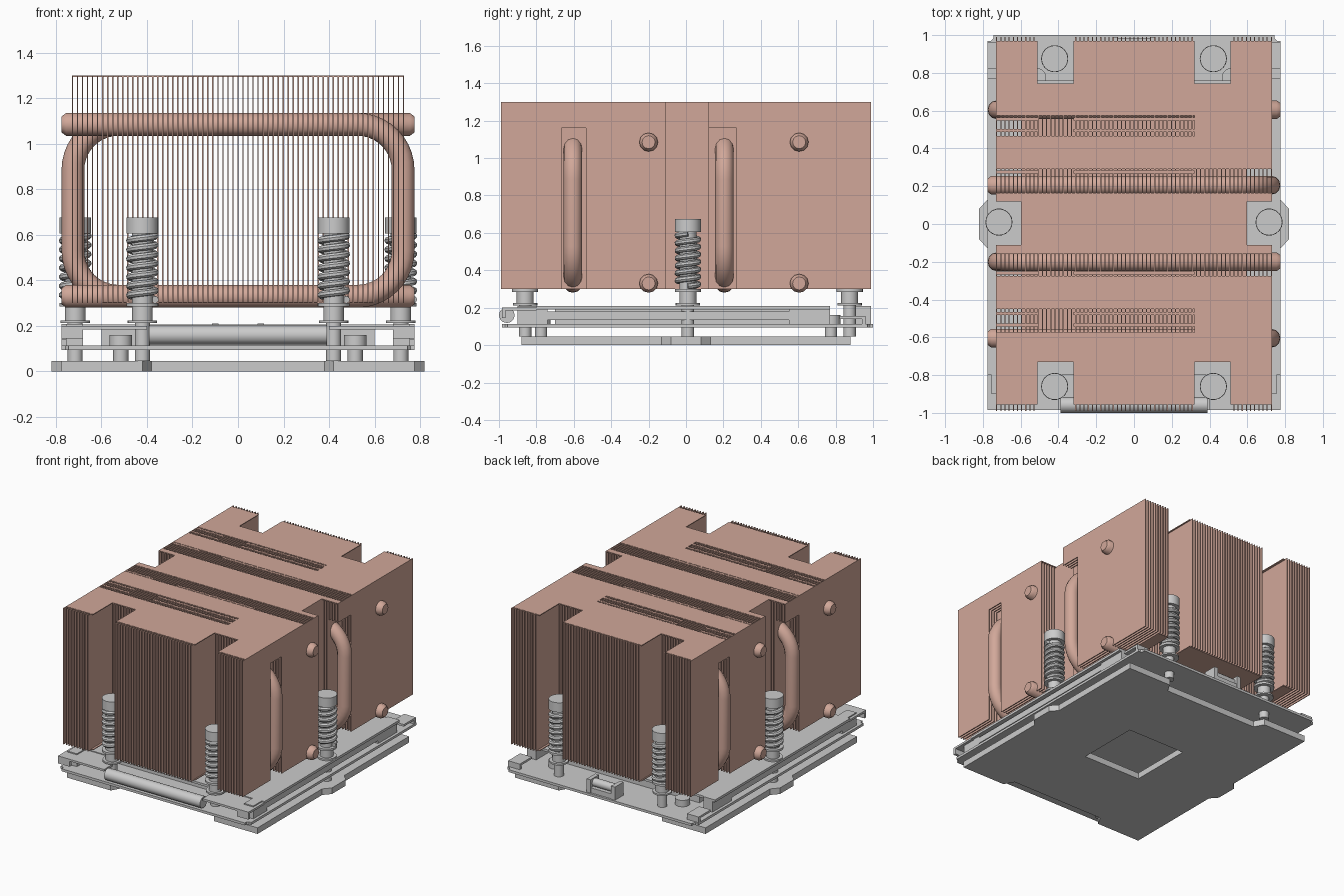
import bpy, bmesh, math
from mathutils import Vector, Matrix

if "Cube" in bpy.data.objects:
    bpy.data.objects.remove(bpy.data.objects["Cube"])


def material(name, rgb):
    m = bpy.data.materials.new(name)
    m.use_nodes = True
    m.diffuse_color = (*rgb, 1)
    m.node_tree.nodes["Principled BSDF"].inputs["Base Color"].default_value = (*rgb, 1)
    return m


COPPER = material("copper", (0.64, 0.39, 0.32))
STEEL = material("light steel", (0.6, 0.6, 0.6))


def finish(name, bm, mat, smooth=False):
    bmesh.ops.recalc_face_normals(bm, faces=bm.faces)
    me = bpy.data.meshes.new(name)
    bm.to_mesh(me)
    bm.free()
    me.materials.append(mat)
    ob = bpy.data.objects.new(name, me)
    bpy.context.collection.objects.link(ob)
    if smooth:
        bpy.ops.object.select_all(action='DESELECT')
        ob.select_set(True)
        bpy.context.view_layer.objects.active = ob
        bpy.ops.object.shade_smooth_by_angle(angle=math.radians(40))
    return ob


def box(bm, x0, x1, y0, y1, z0, z1):
    size = Matrix.Diagonal((x1 - x0, y1 - y0, z1 - z0, 1))
    mid = Matrix.Translation(((x0 + x1) / 2, (y0 + y1) / 2, (z0 + z1) / 2))
    bmesh.ops.create_cube(bm, size=1, matrix=mid @ size)


def cylinder(bm, x, y, r, z0, z1, sides=24):
    bmesh.ops.create_cone(bm, cap_ends=True, segments=sides, radius1=r, radius2=r,
                          depth=z1 - z0, matrix=Matrix.Translation((x, y, (z0 + z1) / 2)))


def prism(bm, outline, z0, z1):
    f = bm.faces.new([bm.verts.new((x, y, z0)) for x, y in outline])
    up = bmesh.ops.extrude_face_region(bm, geom=[f])["geom"]
    bmesh.ops.translate(bm, vec=(0, 0, z1 - z0), verts=[v for v in up if isinstance(v, bmesh.types.BMVert)])


def tube(name, points, radius, mat, resolution=4, end_scale=1.0):
    cu = bpy.data.curves.new(name, 'CURVE')
    cu.dimensions = '3D'
    cu.bevel_depth, cu.bevel_resolution, cu.use_fill_caps = radius, resolution, True
    sp = cu.splines.new('POLY')
    sp.points.add(len(points) - 1)
    for p, co in zip(sp.points, points):
        p.co = (*co, 1)
    sp.points[0].radius = sp.points[-1].radius = end_scale
    cu.materials.append(mat)
    ob = bpy.data.objects.new(name, cu)
    bpy.context.collection.objects.link(ob)
    bpy.ops.object.select_all(action='DESELECT')
    ob.select_set(True)
    bpy.context.view_layer.objects.active = ob
    bpy.ops.object.convert(target='MESH')
    bpy.ops.object.shade_smooth_by_angle(angle=math.radians(40))
    return ob


def subtract(spans, a, b):
    out = []
    for lo, hi in spans:
        out += [(lo, min(hi, a)), (max(lo, b), hi)]
    return [(lo, hi) for lo, hi in out if hi - lo > 0.001]


# Heat sink plan: depth spans at a given x, with screw notches
BOTTOM, TOP, ARCH = 0.3, 1.3, 1.16
HALF = 0.73


def plan(x, front, back):
    if 0.32 < abs(x) < 0.51:
        return [(-0.73, 0.745)]
    spans = [(front, back)]
    return subtract(spans, -0.11, 0.12) if abs(x) > 0.595 else spans


# Vertical fins; outer ones are slotted where the pipes bend
bm = bmesh.new()
COUNT = 66
for i in range(COUNT + 1):
    x = -HALF + 0.003 + i * (2 * HALF - 0.006) / COUNT
    spans = plan(x, -0.99, 0.99)
    slots = []
    if abs(x) > 0.64:
        s = 1 if x > 0 else -1
        slots = [sorted((-0.665 * s, -0.535 * s)), sorted((0.11 * s, 0.27 * s))]
    lower = spans
    for a, b in slots:
        lower = subtract(lower, a, b)
    if slots:
        for a, b in spans:
            box(bm, x - 0.003, x + 0.003, a, b, ARCH, TOP)
    for a, b in lower:
        box(bm, x - 0.003, x + 0.003, a, b, BOTTOM, ARCH if slots else TOP)
finish("fins", bm, COPPER)

# Folded flanges closing the fin stack, open in bands over the pipes
bm = bmesh.new()
cuts = [-HALF, -0.595, -0.51, -0.32, 0.32, 0.51, 0.595, HALF]
wide_gaps = [(-0.575, -0.45), (0.465, 0.575)]
pipe_gaps = [(-0.275, -0.155), (0.165, 0.29)]
for x0, x1 in zip(cuts, cuts[1:]):
    mid = (x0 + x1) / 2
    spans = plan(mid, -0.955, 0.97)
    gaps = pipe_gaps + (wide_gaps if mid < 0.32 else [])
    for a, b in gaps:
        spans = subtract(spans, a, b)
    if mid < -0.51 or abs(mid) < 0.32:
        spans += [(y - 0.008, y + 0.008) for y in (-0.535, -0.475, -0.26, 0.275, 0.495, 0.555)]
    for a, b in spans:
        box(bm, x0, x1, a, b, TOP - 0.006, TOP)
    if abs(mid) < 0.595:
        for a, b in plan(mid, -0.955, 0.97):
            box(bm, x0, x1, a, b, BOTTOM, BOTTOM + 0.006)
finish("fin_flanges", bm, COPPER)

# Four C-shaped heat pipes, bending on alternate sides
LOW, HIGH, BEND, SIDE = 0.33, 1.085, 0.2, 0.725
for n, (y, s) in enumerate([(-0.605, 1), (-0.2, -1), (0.205, 1), (0.605, -1)]):
    path = [(-0.775, LOW), (-0.755, LOW)]
    for cz, start in ((LOW + BEND, -90), (HIGH - BEND, 0)):
        for k in range(11):
            t = math.radians(start + 9 * k)
            path.append((SIDE - BEND + BEND * math.cos(t), cz + BEND * math.sin(t)))
    path += [(-0.755, HIGH), (-0.775, HIGH)]
    tube(f"heat_pipe_{n + 1}", [(s * x, y, z) for x, z in path], 0.05, COPPER, end_scale=0.7)

# Spring-loaded mounting screws
SCREWS = [(sx * 0.42, y) for sx in (-1, 1) for y in (-0.86, 0.875)] + [(-0.715, 0.01), (0.715, 0.01)]
for n, (x, y) in enumerate(SCREWS):
    bm = bmesh.new()
    for r, z0, z1 in [(0.07, 0.605, 0.675), (0.045, 0.22, 0.61), (0.07, 0.285, 0.3),
                      (0.065, 0.212, 0.224), (0.033, 0.045, 0.22)]:
        cylinder(bm, x, y, r, z0, z1)
    finish(f"screw_{n + 1}", bm, STEEL, True)
    turns, steps = 7, 18
    helix = []
    for k in range(turns * steps + 1):
        t = 2 * math.pi * k / steps
        helix.append((x + 0.056 * math.cos(t), y + 0.056 * math.sin(t), 0.315 + 0.28 * k / (turns * steps)))
    tube(f"spring_{n + 1}", helix, 0.016, STEEL, resolution=2)

# Backing plate: side lobes, end notches and a square window
bm = bmesh.new()
quarter = [(0.38, 0.81), (0.42, 0.88), (0.775, 0.88), (0.775, 0.13), (0.82, 0.08)]
right = quarter + [(x, -y) for x, y in reversed(quarter)]
W = 0.235
hole = [(0, -W), (W, -W), (W, W), (0, W)]
for s in (-1, 1):
    outline = [(0, 0.81)] + right + [(0, -0.81)] + hole
    prism(bm, [(s * x, y) for x, y in outline], 0, 0.045)
bmesh.ops.remove_doubles(bm, verts=bm.verts, dist=0.0001)
inner = [f for f in bm.faces if all(abs(v.co.x) < 0.0001 for v in f.verts)]
bmesh.ops.delete(bm, geom=inner, context='FACES')
bmesh.ops.dissolve_limit(bm, angle_limit=0.001, verts=bm.verts, edges=bm.edges)
finish("backing_plate", bm, STEEL)

# Socket frame: lower sheet, side rails and upper cover
bm = bmesh.new()
box(bm, -0.775, 0.775, -0.985, 1.0, 0.095, 0.113)
vertical = [e for e in bm.edges if abs(e.verts[0].co.z - e.verts[1].co.z) > 0.01]
bmesh.ops.bevel(bm, geom=vertical, offset=0.03, segments=3, affect='EDGES')
finish("lower_frame", bm, STEEL)

bm = bmesh.new()
box(bm, -0.7, 0.7, -0.8, 0.76, 0.19, 0.206)
for s in (-1, 1):
    x0, x1 = sorted((s * 0.68, s * 0.775))
    box(bm, x0, x1, -0.8, 0.77, 0.19, 0.208)
    x0, x1 = sorted((s * 0.68, s * 0.755))
    box(bm, x0, x1, -0.74, 0.74, 0.135, 0.18)
    box(bm, x0, x1, -0.9, -0.74, 0.113, 0.208)
    box(bm, x0, x1, 0.55, 0.77, 0.113, 0.2)
    # front corner tabs
    x0, x1 = sorted((s * 0.4, s * 0.775))
    box(bm, x0, x1, -0.985, -0.8, 0.185, 0.2)
    x0, x1 = sorted((s * 0.68, s * 0.775))
    box(bm, x0, x1, -0.985, -0.965, 0.145, 0.2)
    # rear side hooks
    box(bm, x0, x1, 0.82, 0.96, 0.14, 0.155)
    box(bm, x0, x1, 0.94, 0.96, 0.113, 0.155)
box(bm, -0.6, 0.6, -0.7, 0.7, 0.113, 0.19)
finish("upper_frame", bm, STEEL)

# Front roller bar and rear latch
tube("front_bar", [(-0.39, -0.958, 0.16), (0.39, -0.958, 0.16)], 0.042, STEEL)
bm = bmesh.new()
box(bm, -0.11, 0.11, 0.9, 0.985, 0.113, 0.15)
for s in (-1, 1):
    box(bm, s * 0.1 - 0.015, s * 0.1 + 0.015, 0.89, 0.99, 0.113, 0.21)
finish("rear_latch", bm, STEEL)
tube("latch_pin", [(-0.1, 0.94, 0.175), (0.1, 0.94, 0.175)], 0.03, STEEL)

# Corner standoff nuts
bm = bmesh.new()
for sx in (-1, 1):
    for y in (-0.775, 0.775):
        cylinder(bm, sx * 0.515, y, 0.033, 0.045, 0.115)
        cylinder(bm, sx * 0.515, y, 0.05, 0.11, 0.16)
finish("standoff_nuts", bm, STEEL, True)
